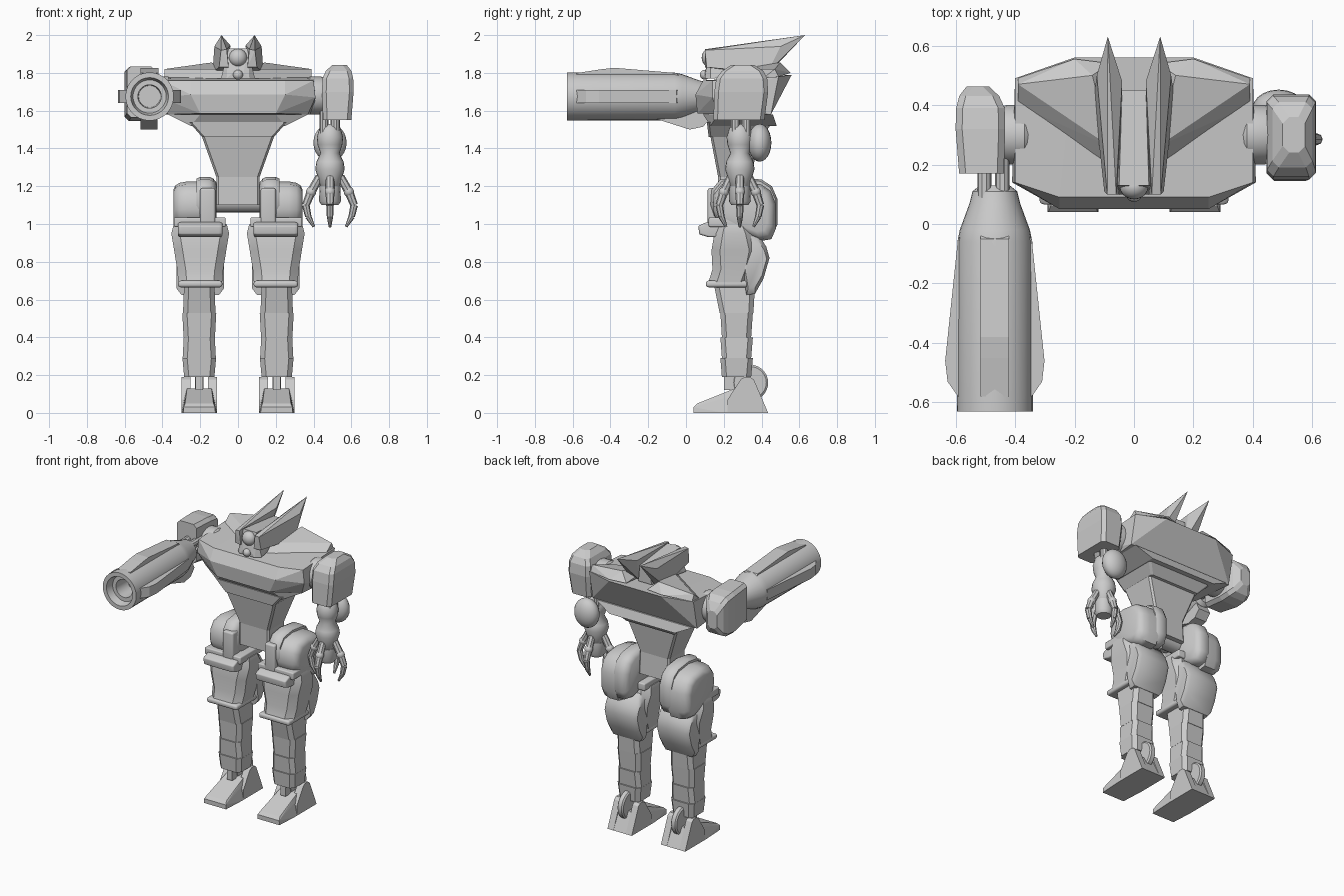
import bpy, bmesh, math
from mathutils import Matrix, Vector

if "Cube" in bpy.data.objects:
    bpy.data.objects.remove(bpy.data.objects["Cube"])

I = Matrix.Identity(4)
MX = Matrix.Scale(-1, 4, (1, 0, 0))
T = Matrix.Translation
R = Matrix.Rotation
BOTH = (I, MX)


def add(name, bm, mats=(I,), angle=0):
    """One object per matrix; angle > 0 gives smooth shading below it."""
    for i, m in enumerate(mats):
        b = bm.copy()
        b.transform(m)
        bmesh.ops.recalc_face_normals(b, faces=b.faces)
        me = bpy.data.meshes.new(name)
        b.to_mesh(me)
        b.free()
        ob = bpy.data.objects.new(name + ("_left" if i else ""), me)
        bpy.context.collection.objects.link(ob)
        if angle:
            bpy.ops.object.select_all(action='DESELECT')
            ob.select_set(True)
            bpy.context.view_layer.objects.active = ob
            bpy.ops.object.shade_smooth_by_angle(angle=math.radians(angle))
    bm.free()


def hull(name, pts, mats=(I,), bevel=0, angle=0, sym=False):
    bm = bmesh.new()
    pts = list(pts) + ([(-x, y, z) for x, y, z in pts] if sym else [])
    for p in pts:
        bm.verts.new(p)
    bmesh.ops.remove_doubles(bm, verts=bm.verts, dist=1e-4)
    r = bmesh.ops.convex_hull(bm, input=bm.verts)
    junk = [v for v in r["geom_interior"] if isinstance(v, bmesh.types.BMVert)]
    bmesh.ops.delete(bm, geom=junk, context='VERTS')
    bmesh.ops.dissolve_limit(bm, angle_limit=0.02, verts=bm.verts, edges=bm.edges)
    if bevel:
        bmesh.ops.bevel(bm, geom=bm.edges[:], offset=bevel, segments=4, profile=0.5,
                        affect='EDGES', clamp_overlap=True)
    add(name, bm, mats, angle)


def box(name, x0, x1, y0, y1, z0, z1, **kw):
    hull(name, [(x, y, z) for x in (x0, x1) for y in (y0, y1) for z in (z0, z1)], **kw)


def prism(name, prof, slices, **kw):
    """Side (y, z) profile repeated at each (x, scale) slice."""
    cy = sum(p[0] for p in prof) / len(prof)
    cz = sum(p[1] for p in prof) / len(prof)
    hull(name, [(x, cy + (y - cy) * s, cz + (z - cz) * s) for x, s in slices for y, z in prof], **kw)


def skin(bm, rings, closed_ends=True):
    vs = [[bm.verts.new(p) for p in r] for r in rings]
    n = len(vs[0])
    for a, b in zip(vs, vs[1:]):
        for i in range(n):
            bm.faces.new((a[i], a[(i + 1) % n], b[(i + 1) % n], b[i]))
    if closed_ends:
        bm.faces.new(vs[0])
        bm.faces.new(vs[-1])


def loft(name, secs, mats=(I,), c=0.02, angle=0):
    """Chamfered rectangles (z, x0, x1, y0, y1) skinned upward."""
    bm = bmesh.new()
    skin(bm, [[(x0 + c, y0, z), (x1 - c, y0, z), (x1, y0 + c, z), (x1, y1 - c, z),
               (x1 - c, y1, z), (x0 + c, y1, z), (x0, y1 - c, z), (x0, y0 + c, z)]
              for z, x0, x1, y0, y1 in secs])
    add(name, bm, mats, angle)


def lathe(name, prof, mats=(I,), seg=20, angle=35):
    bm = bmesh.new()
    skin(bm, [[(r * math.cos(a), r * math.sin(a), z) for a in
               [2 * math.pi * k / seg for k in range(seg)]] for r, z in prof])
    add(name, bm, mats, angle)


def rod(name, p, q, r1, r2, mats=(I,), seg=10):
    p, q = Vector(p), Vector(q)
    m = T(p) @ (q - p).to_track_quat('Z', 'Y').to_matrix().to_4x4()
    lathe(name, [(r1, 0), (r2, (q - p).length)], [k @ m for k in mats], seg)


def ball(name, c, s, mats=(I,)):
    bm = bmesh.new()
    bmesh.ops.create_uvsphere(bm, u_segments=20, v_segments=12, radius=1,
                              matrix=T(c) @ Matrix.Diagonal((*s, 1)))
    add(name, bm, mats, 60)


# Chest, rear collar and abdomen
hull("chest", [(.40, .14, 1.76), (.25, .09, 1.76), (.25, .05, 1.685), (.20, .06, 1.585),
               (.41, .14, 1.67), (.37, .17, 1.58), (.40, .49, 1.78), (.20, .56, 1.79),
               (.40, .45, 1.58)], sym=True)
hull("chest_underside", [(.37, .17, 1.58), (.20, .09, 1.58), (.25, .13, 1.52),
                         (.37, .46, 1.58), (.25, .48, 1.52)], sym=True)
hull("rear_collar", [(.39, .40, 1.765), (.39, .47, 1.82), (.39, .49, 1.78), (.20, .555, 1.80),
                     (.14, .50, 1.855), (.08, .20, 1.77), (.08, .26, 1.82), (.08, .54, 1.80)], BOTH)
loft("abdomen", [(1.10, -.115, .115, .17, .36), (1.25, -.115, .115, .17, .35),
                 (1.46, -.19, .19, .13, .38), (1.461, -.19, .19, .12, .40),
                 (1.54, -.26, .26, .11, .46)], c=.012)
rod("hip_axle", (-.25, .27, 1.12), (.25, .27, 1.12), .06, .06, seg=16)

# Head with eye, jaw ball and swept fins
hull("head_block", [(.03, .10, 1.80), (.05, .13, 1.93), (.04, .45, 1.90), (.05, .45, 1.79),
                    (.09, .13, 1.77), (.06, .10, 1.77)], sym=True)
ball("eye", (0, .125, 1.88), (.048, .042, .048))
ball("jaw_ball", (0, .10, 1.79), (.026, .026, .026))
hull("head_fin", [(.05, .10, 1.83), (.10, .11, 1.83), (.09, .10, 1.92), (.06, .10, 1.925),
                  (.06, .43, 1.79), (.135, .43, 1.80), (.125, .50, 1.94), (.04, .48, 1.945),
                  (.088, .63, 2.0)], BOTH)

# Shoulders and upper arms: the left one is the mirrored right one raised forward
PIV = Vector((0, .30, 1.68))
ARMS = (I, T((.012, 0, 0)) @ T(PIV) @ R(-math.pi / 2, 4, 'X') @ T(-PIV) @ MX)
loft("shoulder", [(1.55, .45, .60, .145, .415), (1.70, .445, .612, .15, .435),
                  (1.77, .447, .61, .16, .43), (1.81, .465, .60, .19, .41),
                  (1.843, .50, .575, .24, .36)], ARMS, c=.022)
lathe("shoulder_joint", [(.085, .36), (.10, .38), (.10, .44), (.09, .47)],
      [m @ T((0, .30, 1.68)) @ R(math.pi / 2, 4, 'Y') for m in ARMS])
for dx in (-.03, .03):
    for dy in (-.03, .03):
        rod("arm_rod", (.485 + dx, .29 + dy, 1.60), (.485 + dx, .29 + dy, 1.46), .024, .024, ARMS)

# Cannon, its axis turned to point forward
CAN = T((-.468, 0, 1.675)) @ R(math.pi / 2, 4, 'X')
lathe("cannon", [(.05, -.13), (.075, -.11), (.085, -.07), (.118, .02), (.126, .06), (.128, .63),
                 (.10, .63), (.088, .58), (.062, .58), (.058, .46)], [CAN], 28)
for ang, w, peak, top in ((0, .035, .46, .167), (180, .035, .46, .167), (90, .048, .38, .152)):
    hull("cannon_fin", [(x, s * w, z) for s in (-1, 1) for x, z in
                        ((.10, .03), (.124, .05), (top, peak), (top - .008, peak + .07),
                         (.124, .58), (.10, .58))], [CAN @ R(math.radians(ang), 4, 'Z')])
prism("cannon_elbow_guard", [(-.17, 1.56), (-.06, 1.525), (.02, 1.50), (.09, 1.515), (.13, 1.56),
                             (.10, 1.62), (-.1, 1.62)], [(-.515, 1), (-.425, 1)])

# Claw arm
HAND = Vector((.487, .285, 0))
lathe("forearm", [(.03, 1.17), (.05, 1.19), (.062, 1.24), (.078, 1.29), (.072, 1.33), (.05, 1.375),
                  (.066, 1.42), (.070, 1.46), (.055, 1.51), (.03, 1.53)], [T(HAND)], 20, 60)
ball("elbow_guard", (.487, .39, 1.43), (.088, .062, .10))
lathe("palm", [(.045, 1.10), (.058, 1.12), (.055, 1.20)], [T(HAND)], 16)
path = [(.055, 1.25, .022), (.10, 1.17, .024), (.128, 1.10, .02), (.115, 1.04, .017), (.085, .985, .007)]
for k in range(4):
    a, s = k * math.pi / 2, (1 if k % 2 == 0 else .85)
    pts = [HAND + Vector((r * s * math.cos(a), r * s * math.sin(a), z)) for r, z, _ in path]
    for i in range(4):
        rod("finger", pts[i], pts[i + 1], path[i][2], path[i + 1][2], seg=8)
    ball("knuckle", pts[1], (.027, .027, .027))

# Hip pods: taller inner lobe, rounder outer lobe
pod = [(.15, 1.04), (.13, 1.10), (.135, 1.18), (.18, 1.235), (.28, 1.25), (.40, 1.235), (.455, 1.20),
       (.485, 1.13), (.485, 1.0), (.46, .945), (.40, .935), (.27, .98)]
prism("hip_pod", pod, [(.115, .80), (.13, .93), (.15, 1), (.20, 1), (.22, .93)], mats=BOTH, angle=50)
prism("outer_hip_pod", [(.02 + y * .94, z - .025) for y, z in pod],
      [(.20, 1), (.27, 1), (.31, .95), (.333, .85), (.342, .70)], mats=BOTH, angle=50)
box("hip_link", .12, .20, .115, .2, 1.0, 1.19, mats=BOTH, bevel=.012, angle=35)

# Thighs
box("knee_plate", .065, .34, .12, .36, .985, 1.035, mats=BOTH, bevel=.008, angle=35)
prism("knee_visor", [(.07, .945), (.065, .99), (.11, 1.01), (.20, 1.01), (.20, .93), (.12, .93)],
      [(.083, .9), (.095, 1), (.305, 1), (.317, .9)], mats=BOTH, bevel=.012, angle=40)
loft("thigh_shell", [(.68, .085, .315, .115, .33), (.76, .078, .322, .14, .36),
                     (.86, .062, .338, .135, .38), (.95, .047, .353, .15, .36),
                     (1.0, .06, .34, .16, .34)], BOTH, c=.045, angle=40)
box("thigh_rim", .083, .317, .105, .33, .665, .70, mats=BOTH, bevel=.014, angle=40)
prism("thigh_rear", [(.30, .98), (.38, .95), (.425, .88), (.442, .82), (.41, .71), (.365, .63),
                     (.32, .625), (.30, .75)],
      [(.075, .8), (.10, 1), (.30, 1), (.325, .8)], mats=BOTH, angle=40)

# Segmented shins
for z0, z1, a, b in ((.53, .69, .086, .080), (.40, .53, .083, .090), (.29, .40, .088, .082),
                     (.19, .29, .080, .089)):
    k = .012 if z0 == .53 else 0
    loft("shin_segment", [(z0, .205 - a, .205 + a, .19 - k, .345 + k),
                          (z1, .205 - b, .205 + b, .182 - k * 3, .354 + k)], BOTH, c=.025)
box("ankle_post", .185, .225, .20, .34, .12, .20, mats=BOTH)
lathe("ankle_disc", [(.085, -.022), (.095, -.014), (.095, .014), (.085, .022)],
      [m @ T((.205, .34, .16)) @ R(math.pi / 2, 4, 'Y') for m in BOTH], 28)

# Feet with side lugs
hull("foot", [(.205 + s * w, y, z) for s in (-1, 1) for w, y, z in
              ((.085, .04, 0), (.083, .04, .03), (.075, .06, .05), (.065, .26, .13),
               (.07, .37, .13), (.094, .435, 0), (.094, .20, 0))], BOTH)
for x0, x1 in ((.112, .158), (.252, .298)):
    prism("foot_lug", [(.22, .07), (.26, .13), (.29, .178), (.31, .19), (.34, .19), (.36, .175),
                       (.38, .13), (.435, 0), (.22, 0)], [(x0, 1), (x1, 1)], mats=BOTH)
